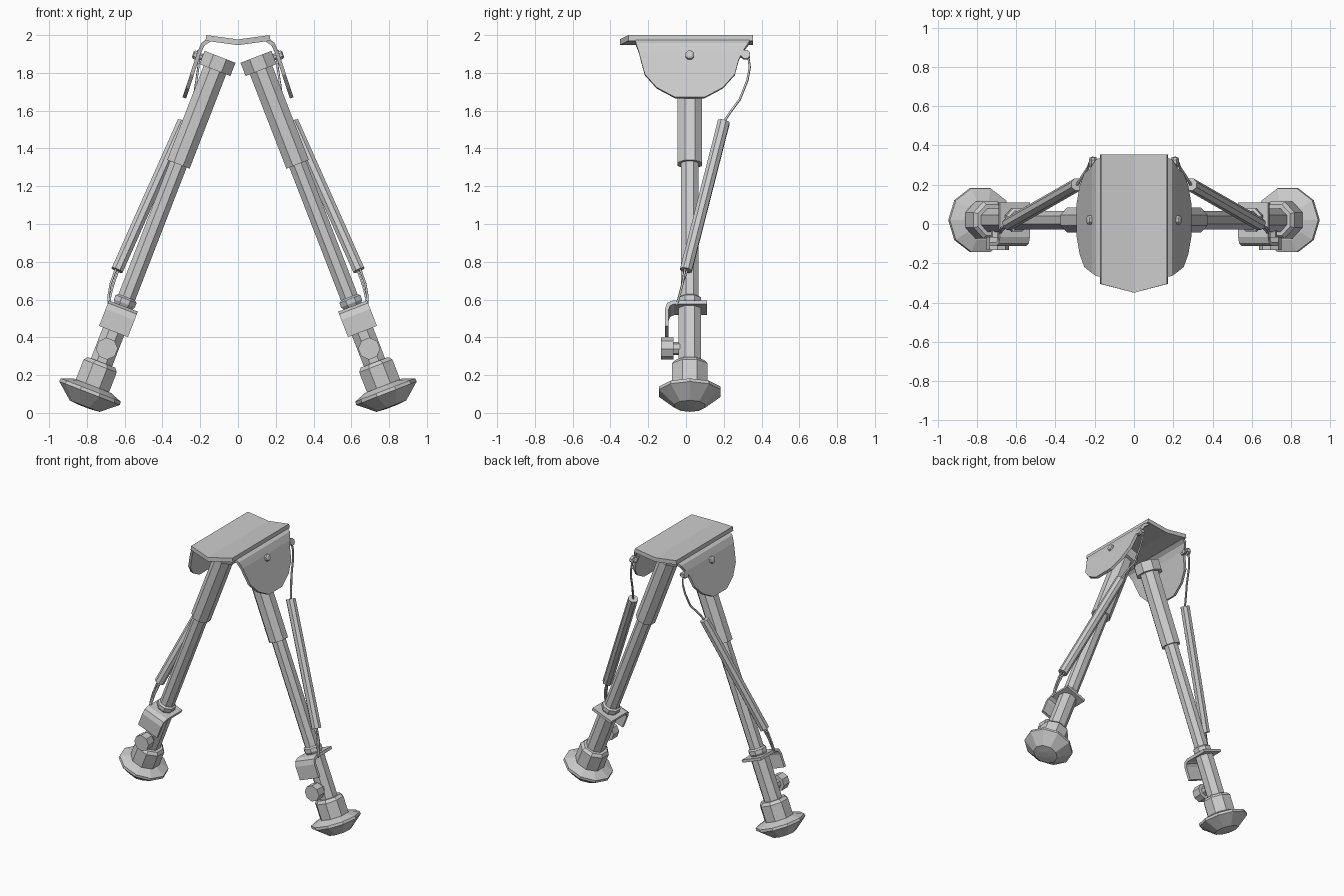
import bpy, bmesh, math
from mathutils import Vector

if "Cube" in bpy.data.objects:
    bpy.data.objects.remove(bpy.data.objects["Cube"])

A = math.radians(21.2)
Y0 = 0.02                                   # depth of the leg axis
TOP = Vector((0.095, Y0, 1.885))            # top of the right leg
D = Vector((math.sin(A), 0, -math.cos(A)))  # down the leg
U = Vector((math.cos(A), 0, math.sin(A)))   # across the leg


def leg_pt(u, y, t):
    p = TOP + U * u + D * t
    return Vector((p.x, y, p.z))


def finish(name, bm, mirror=True, thick=0):
    bmesh.ops.recalc_face_normals(bm, faces=bm.faces)
    me = bpy.data.meshes.new(name)
    bm.to_mesh(me)
    bm.free()
    ob = bpy.data.objects.new(name, me)
    bpy.context.collection.objects.link(ob)
    if thick:
        s = ob.modifiers.new("Thickness", 'SOLIDIFY')
        s.thickness, s.offset = thick, 0
        s.use_even_offset = True
    if mirror:
        m = ob.modifiers.new("Mirror", 'MIRROR')
        m.use_mirror_merge = False
    return ob


def lathe(name, start, axis, profile, n=8):
    """Capped turned part: profile is (distance along axis, radius)."""
    axis = Vector(axis).normalized()
    side = Vector((0, 1, 0)) if abs(axis.y) < 0.9 else U.copy()
    side = (side - axis * side.dot(axis)).normalized()
    other = axis.cross(side)
    bm = bmesh.new()
    rings = []
    for t, r in profile:
        angs = [2 * math.pi * (i + 0.5) / n for i in range(n)]
        rings.append([bm.verts.new(Vector(start) + axis * t + (side * math.cos(a) + other * math.sin(a)) * r)
                      for a in angs])
    for a, b in zip(rings, rings[1:]):
        for i in range(n):
            j = (i + 1) % n
            bm.faces.new((a[i], a[j], b[j], b[i]))
    bm.faces.new(rings[0])
    bm.faces.new(rings[-1])
    return finish(name, bm)


def strip(name, rows, thick, mirror=True):
    """Bent sheet: rows are pairs of edge points."""
    bm = bmesh.new()
    vs = [(bm.verts.new(a), bm.verts.new(b)) for a, b in rows]
    for (a, b), (c, d) in zip(vs, vs[1:]):
        bm.faces.new((a, b, d, c))
    return finish(name, bm, mirror, thick)


def wire(name, pts, r=0.007):
    for s, tag in ((1, "right"), (-1, "left")):
        cu = bpy.data.curves.new(name, 'CURVE')
        cu.dimensions = '3D'
        cu.bevel_depth, cu.bevel_resolution = r, 0
        cu.use_fill_caps = True
        sp = cu.splines.new('POLY')
        sp.points.add(len(pts) - 1)
        for p, (x, y, z) in zip(sp.points, pts):
            p.co = (s * x, y, z, 1)
        bpy.context.collection.objects.link(bpy.data.objects.new(name + "_" + tag, cu))


# Head: shallow V top plate and bent side plates
strip("top_plate", [((x, yf, z), (x, 0.355, z)) for x, yf, z in
                    ((-0.17, -0.305, 1.985), (0, -0.35, 1.962), (0.17, -0.305, 1.985))], 0.03, False)
strip("side_plate", [((x, Y0 - h, z), (x, Y0 + h + e, z)) for x, z, h, e in
                     ((0.155, 1.972, 0.29, 0.03), (0.185, 1.952, 0.285, 0.025), (0.205, 1.91, 0.27, 0.01),
                      (0.218, 1.87, 0.26, 0), (0.244, 1.79, 0.238, 0), (0.267, 1.72, 0.175, 0),
                      (0.284, 1.668, 0.077, 0))], 0.02)
lathe("pivot_bolt", (0.15, Y0, 1.87), (0.95, 0, 0.31),
      [(0, 0.018), (0.07, 0.018), (0.071, 0.026), (0.088, 0.024), (0.094, 0.014)])
lathe("spring_peg", (0.18, 0.315, 1.885), (0.95, 0, 0.31),
      [(0, 0.014), (0.025, 0.014), (0.026, 0.026), (0.045, 0.026)])
lathe("peg_stud", (0.205, 0.27, 1.893), (0, 1, 0), [(0, 0.014), (0.07, 0.014)], 6)

# Leg tubes
lathe("leg_cap", TOP, D, [(0, 0.095), (0.075, 0.095)])
lathe("upper_sleeve", TOP, D, [(0.07, 0.069), (0.61, 0.069)])
lathe("inner_tube", TOP, D, [(0.6, 0.051), (1.42, 0.051)])
lathe("collar", TOP, D, [(1.365, 0.05), (1.375, 0.064), (1.4, 0.064), (1.415, 0.055), (1.43, 0.055)])
lathe("lower_tube", TOP, D, [(1.42, 0.065), (1.76, 0.065)])

# Foot
lathe("foot_socket", TOP, D, [(1.735, 0.085), (1.755, 0.102), (1.885, 0.102)])
lathe("foot_pad", TOP, D, [(1.868, 0.105), (1.892, 0.17), (1.91, 0.172), (1.983, 0.085), (1.988, 0.03)], 10)

# Lock bracket and thumb knob
strip("lock_bracket", [(leg_pt(-0.082, y, t), leg_pt(0.082, y, t)) for y, t in
                       ((0.11, 1.425), (-0.065, 1.425), (-0.092, 1.437), (-0.102, 1.465), (-0.102, 1.56))], 0.02)
lathe("thumb_knob", leg_pt(0, -0.02, 1.657), (0, -1, 0),
      [(0, 0.035), (0.045, 0.035), (0.046, 0.058), (0.112, 0.058)])

# Return spring and its wires
S1, S2 = Vector((0.29, 0.2, 1.54)), Vector((0.64, 0.0, 0.755))
lathe("spring_tube", S1, S2 - S1, [(0, 0.034), ((S2 - S1).length, 0.034)])
wire("upper_wire", [S1, (0.265, 0.24, 1.6), (0.235, 0.285, 1.66), (0.22, 0.325, 1.76),
                    (0.21, 0.338, 1.83), (0.205, 0.33, 1.885)])
for k in (0, 1):
    wire("lower_wire_%d" % k, [(0.63 + 0.015 * k, 0.01 - 0.015 * k, 0.765), (0.66 + 0.015 * k, -0.02, 0.68),
                               (0.675 + 0.01 * k, -0.035, 0.62), (0.685, -0.05, 0.57)])
